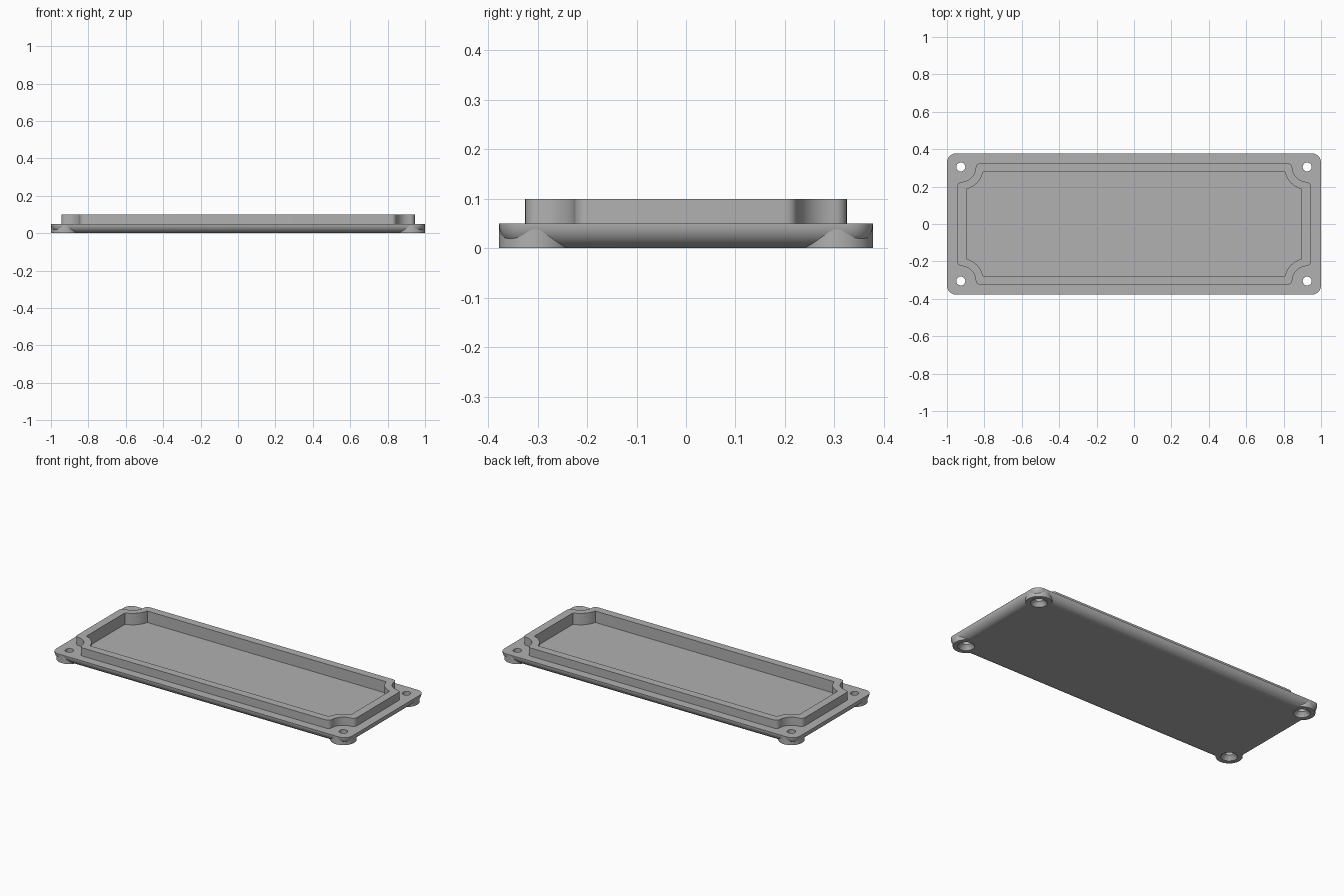
import bpy, bmesh
from math import sin, cos, pi, sqrt, atan2

cube = bpy.data.objects.get("Cube")
if cube:
    bpy.data.objects.remove(cube, do_unlink=True)

grey = bpy.data.materials.new("lid_grey")
grey.use_nodes = True
colour = (0.44, 0.44, 0.44, 1)
grey.diffuse_color = colour
grey.node_tree.nodes["Principled BSDF"].inputs["Base Color"].default_value = colour

HX, HY = 1.0, 0.378          # half size of the plate
SX, SY = 0.926, 0.305        # screw position
PLATE_TOP, RIM_TOP, FLOOR = 0.05, 0.1, 0.03


def arc(cx, cy, r, a0, a1, n):
    return [(cx + r * cos(a0 + (a1 - a0) * i / n), cy + r * sin(a0 + (a1 - a0) * i / n))
            for i in range(n + 1)]


def four_corners(quarter):
    """Mirror one corner path (from the side to the back) into a closed outline."""
    back = quarter[::-1]
    return (quarter + [(-x, y) for x, y in back]
            + [(-x, -y) for x, y in quarter] + [(x, -y) for x, y in back])


def loft(name, layers):
    """Skin equal-length outlines, given as (outline, height), into a solid."""
    bm = bmesh.new()
    rings = [[bm.verts.new((x, y, z)) for x, y in pts] for pts, z in layers]
    for a, b in zip(rings, rings[1:]):
        for i in range(len(a)):
            j = (i + 1) % len(a)
            bm.faces.new((a[i], a[j], b[j], b[i]))
    bm.faces.new(rings[0][::-1])
    bm.faces.new(rings[-1])
    bmesh.ops.recalc_face_normals(bm, faces=bm.faces)
    mesh = bpy.data.meshes.new(name)
    bm.to_mesh(mesh)
    bm.free()
    obj = bpy.data.objects.new(name, mesh)
    bpy.context.collection.objects.link(obj)
    mesh.materials.append(grey)
    return obj


def disc(cx, cy, r, n=32):
    return arc(cx, cy, r, 0, 2 * pi, n)[:-1]


def rounded_rectangle(inset):
    r = max(0.05 - inset, 0.001)
    return four_corners(arc(HX - inset - r, HY - inset - r, r, 0, pi / 2, 8))


def rim_outline(hx, hy, scoop, fillet):
    """Rectangle with corners scooped around the screws and eased edges."""
    reach = scoop + fillet
    ax, ay = hx - fillet, hy - fillet
    side = (ax, SY - sqrt(reach ** 2 - (ax - SX) ** 2))
    end = (SX - sqrt(reach ** 2 - (ay - SY) ** 2), ay)
    a_side = atan2(SY - side[1], SX - side[0])
    a_end = atan2(SY - end[1], SX - end[0])
    return four_corners(
        arc(*side, fillet, 0, a_side, 6)
        + arc(SX, SY, scoop, a_side + pi, a_end + pi, 12)[::1][1:-1]
        + arc(*end, fillet, a_end, pi / 2, 6))


def pocket_outline(hx, hy, scoop):
    """Rectangle with sharp-ended corners scooped around the screws."""
    a0 = -pi + atan2(sqrt(scoop ** 2 - (hx - SX) ** 2), SX - hx)
    a0 = -abs(a0) if a0 > 0 else a0
    start = atan2(-sqrt(scoop ** 2 - (hx - SX) ** 2), hx - SX)
    stop = atan2(hy - SY, -sqrt(scoop ** 2 - (hy - SY) ** 2))
    if stop > 0:
        stop -= 2 * pi
    return four_corners(arc(SX, SY, scoop, start, stop, 12))


def cut(obj, cutters):
    bpy.context.view_layer.objects.active = obj
    for c in cutters:
        mod = obj.modifiers.new("cut", 'BOOLEAN')
        mod.operation = 'DIFFERENCE'
        mod.solver = 'EXACT'
        mod.object = c
        bpy.ops.object.modifier_apply(modifier=mod.name)


# Plate with a rounded lower edge
steps = 8
layers = []
for i in range(steps + 1):
    a = pi / 2 * i / steps
    layers.append((rounded_rectangle(0.05 * (1 - sin(a))), 0.048 * (1 - cos(a))))
layers.append((rounded_rectangle(0), PLATE_TOP))
plate = loft("base_plate", layers)

# Raised rim
outline = rim_outline(0.945, 0.325, 0.08, 0.025)
rim = loft("raised_rim", [(outline, PLATE_TOP), (outline, RIM_TOP)])

# Corner bosses and countersunk screw hole cutters
bosses, holes = [], []
for sx, x_name in ((1, "left"), (-1, "right")):
    for sy, y_name in ((-1, "front"), (1, "back")):
        x, y = sx * SX, sy * SY
        ring = disc(x, y, 0.073, 48)
        bosses.append(loft(f"screw_boss_{y_name}_{x_name}", [(ring, 0), (ring, 0.047)]))
        holes.append(loft("hole_cutter", [
            (disc(x, y, 0.047), -0.01), (disc(x, y, 0.045), 0.002),
            (disc(x, y, 0.024), 0.024), (disc(x, y, 0.024), 0.12)]))

# Pocket inside the rim
inner = pocket_outline(0.895, 0.277, 0.122)
pocket = loft("pocket_cutter", [(inner, FLOOR), (inner, 0.15)])

cut(plate, [pocket] + holes)
cut(rim, [pocket])
for boss, hole in zip(bosses, holes):
    cut(boss, [hole])
for c in holes + [pocket]:
    bpy.data.objects.remove(c, do_unlink=True)

# Smooth curved walls, sharp edges kept
bpy.ops.object.select_all(action='DESELECT')
for obj in [plate, rim] + bosses:
    obj.select_set(True)
bpy.context.view_layer.objects.active = plate
bpy.ops.object.shade_smooth_by_angle(angle=0.6)
